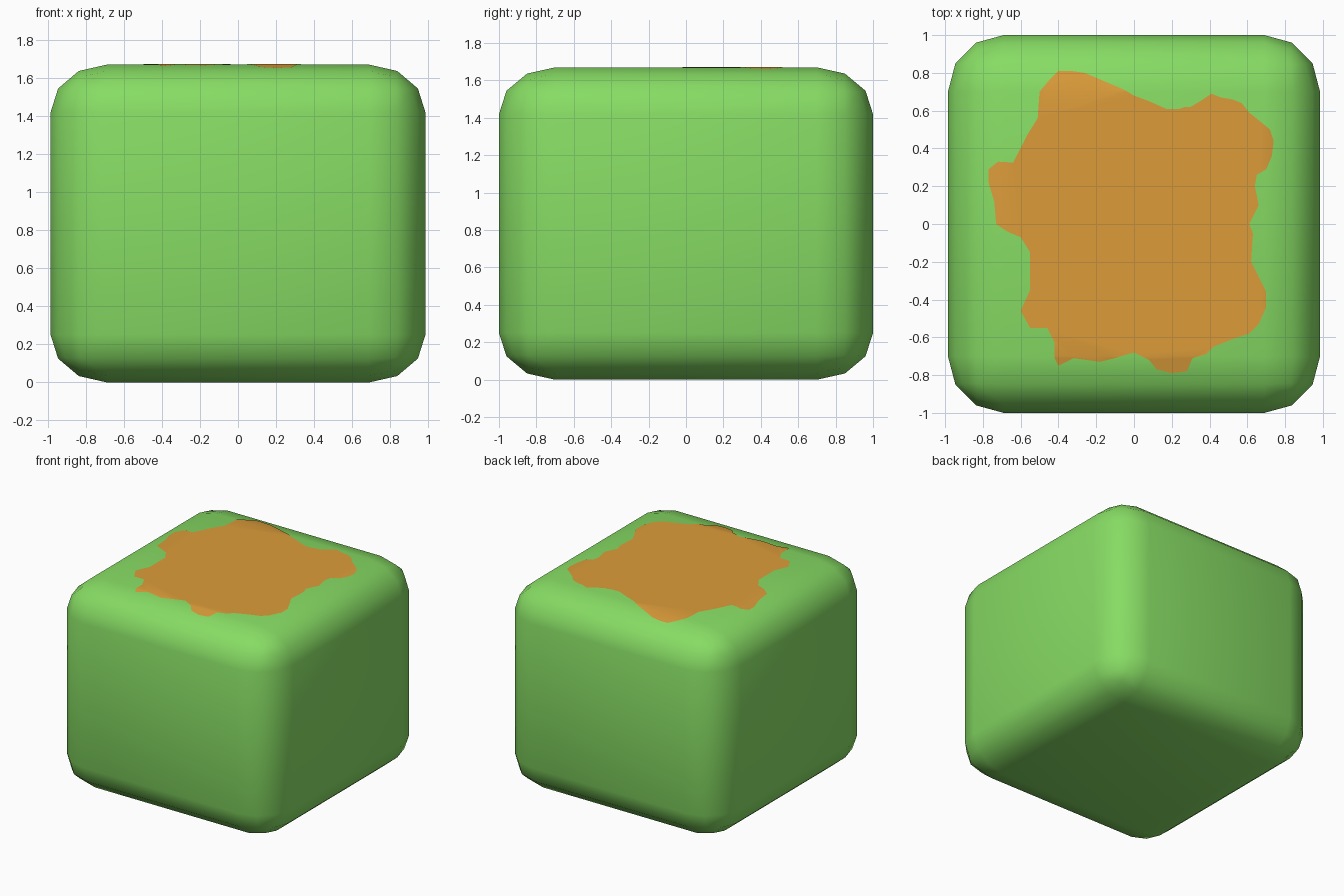
import bpy, bmesh, math

if "Cube" in bpy.data.objects:
    bpy.data.objects.remove(bpy.data.objects["Cube"])

HX, HY, HZ = 0.985, 1.0, 0.835   # half sizes of the block
BEVEL = 0.3                      # bevel on a unit half-size


def material(name, rgb):
    m = bpy.data.materials.new(name)
    m.diffuse_color = (*rgb, 1)
    m.use_nodes = True
    m.node_tree.nodes["Principled BSDF"].inputs["Base Color"].default_value = m.diffuse_color
    return m


def make_object(name, bm, mat):
    me = bpy.data.meshes.new(name)
    bm.to_mesh(me)
    bm.free()
    me.materials.append(mat)
    for p in me.polygons:
        p.use_smooth = True
    ob = bpy.data.objects.new(name, me)
    bpy.context.collection.objects.link(ob)
    return ob


green = material("leaf_green", (0.242, 0.716, 0.127))
orange = material("orange_brown", (0.72, 0.335, 0.042))

# Rounded block
bm = bmesh.new()
bmesh.ops.create_cube(bm, size=2)
bmesh.ops.bevel(bm, geom=bm.edges[:], offset=BEVEL, segments=3, profile=0.5, affect='EDGES')
for v in bm.verts:
    v.co = (v.co.x * HX, v.co.y * HY, v.co.z * HZ + HZ)
make_object("rounded_block", bm, green)

# Irregular patch on the top, following the first bevel facet at its edges
outline = [
    (-.33, .81), (-.26, .80), (-.19, .77), (-.12, .74), (-.05, .71), (0, .68), (.08, .65),
    (.17, .61), (.24, .61), (.27, .62), (.30, .62), (.35, .65), (.41, .69), (.46, .67),
    (.52, .66), (.57, .64), (.61, .59), (.66, .55), (.72, .50), (.74, .44), (.73, .36),
    (.70, .29), (.65, .26), (.64, .20), (.66, .10), (.61, 0), (.63, -.05), (.62, -.20),
    (.66, -.28), (.70, -.36), (.70, -.44), (.66, -.53), (.61, -.58), (.52, -.61),
    (.42, -.65), (.38, -.69), (.31, -.71), (.28, -.78), (.20, -.79), (.12, -.77),
    (.08, -.72), (0, -.68), (-.10, -.71), (-.18, -.73), (-.32, -.71), (-.40, -.75),
    (-.42, -.71), (-.42, -.63), (-.46, -.55), (-.55, -.55), (-.60, -.46), (-.55, -.35),
    (-.55, -.15), (-.60, -.07), (-.67, -.04), (-.73, 0), (-.74, .12), (-.77, .22),
    (-.77, .29), (-.72, .33), (-.64, .325), (-.58, .31), (-.55, .35), (-.56, .48),
    (-.51, .56), (-.50, .70), (-.45, .76), (-.40, .81)]
bm = bmesh.new()
bm.faces.new([bm.verts.new((x, y, 0)) for x, y in reversed(outline)])
bmesh.ops.triangulate(bm, faces=bm.faces[:])
flat = 1 - BEVEL
for s in (-1, 1):
    for co, no in (((s * flat * HX, 0, 0), (1, 0, 0)), ((0, s * flat * HY, 0), (0, 1, 0))):
        bmesh.ops.bisect_plane(bm, geom=bm.verts[:] + bm.edges[:] + bm.faces[:],
                               plane_co=co, plane_no=no, dist=1e-5)
slope = math.tan(math.radians(15))
for v in bm.verts:
    out = max(0, abs(v.co.x) / HX - flat, abs(v.co.y) / HY - flat)
    v.co.z = (2 - out * slope) * HZ + 0.003
make_object("top_patch", bm, orange)
